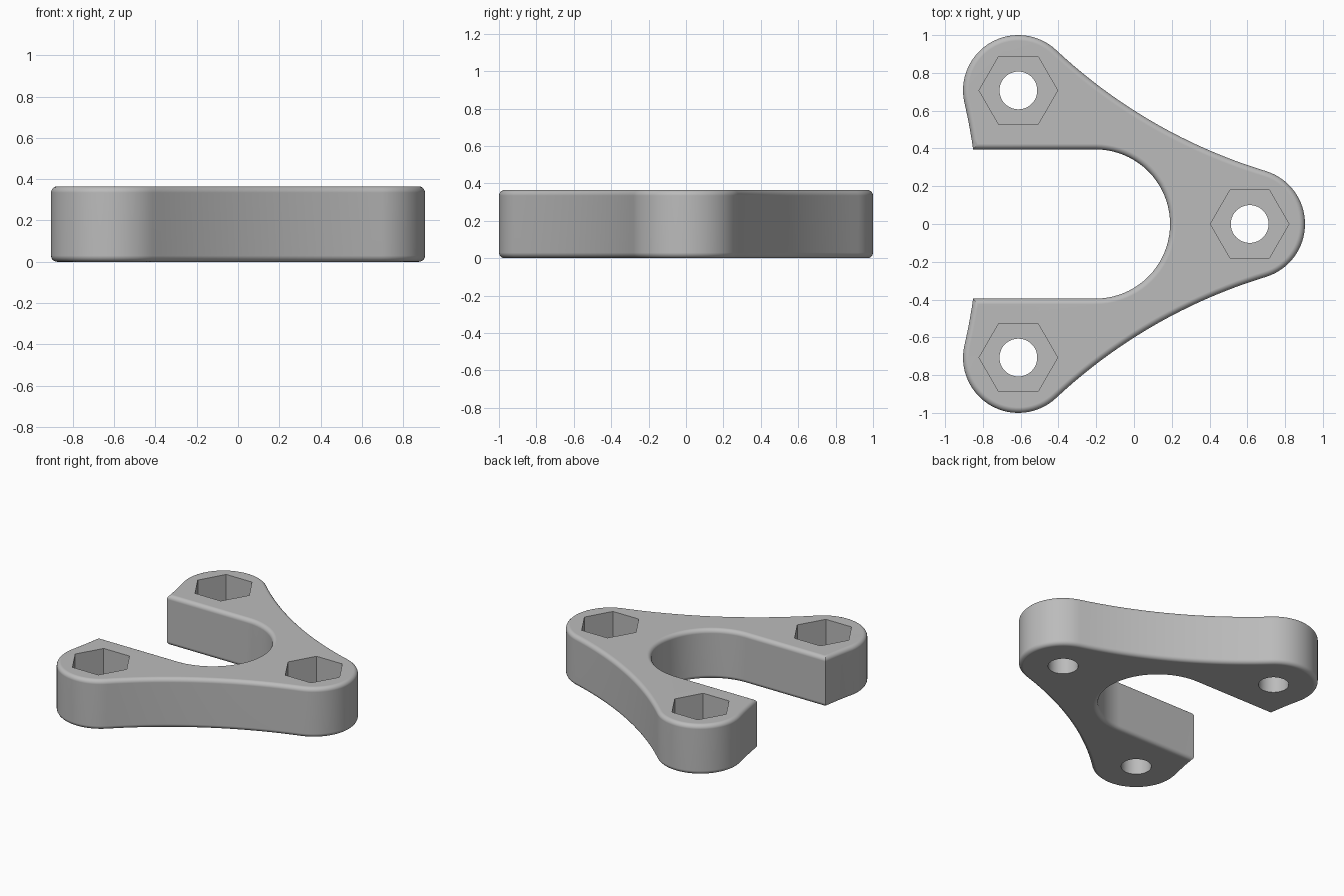
import bpy
import bmesh
from math import radians, degrees, cos, sin, asin, atan2, sqrt
from mathutils import Matrix, Vector

cube = bpy.data.objects.get("Cube")
if cube:
    bpy.data.objects.remove(cube, do_unlink=True)

THICK, RIM = 0.365, 0.03
CX = -0.204              # centre of the three-lobed plate
SPAN = sqrt(2)           # spacing of the bolt holes
REACH = SPAN / sqrt(3)   # plate centre to bolt hole
LOBE = 1 - SPAN / 2      # lobe radius
SIDE = 2 * SPAN          # radius of the hollow sides
SLOT = 0.395             # half width of the slot
POCKET = 0.2             # depth of the nut pockets


def polar(radius, angle, origin=(CX, 0)):
    a = radians(angle)
    return Vector((origin[0] + radius * cos(a), origin[1] + radius * sin(a)))


def arc(origin, radius, start, end, steps):
    return [polar(radius, start + (end - start) * i / steps, origin)
            for i in range(steps + 1)]


# Tangency between lobes and hollow sides
side_dist = REACH / 2 + sqrt((SIDE + LOBE) ** 2 - SPAN ** 2 / 4)
to_side = polar(side_dist, 60) - polar(REACH, 0)
swing = degrees(atan2(to_side.y, to_side.x))
half = swing - 60
tip = degrees(asin(SLOT / SIDE))

# Outline, counter-clockwise from the lower slot tip
left_centre = polar(side_dist, 180)
outline = arc(left_centre, SIDE, -tip, -half, 5)
for turn in (-120, 0, 120):
    outline += arc(polar(REACH, turn), LOBE, turn - swing, turn + swing, 32)
    if turn < 120:
        outline += arc(polar(side_dist, turn + 60), SIDE,
                       turn + 240 + half, turn + 240 - half, 24)
outline += arc(left_centre, SIDE, half, tip, 5)
outline += arc((CX, 0), SLOT, 90, -90, 40)


def prism(name, points, bottom, top, rim=0):
    bm = bmesh.new()
    verts = []
    for p in points:
        if not verts or (verts[-1].co.xy - p).length > 1e-4:
            verts.append(bm.verts.new((p.x, p.y, bottom)))
    base = bm.faces.new(verts)
    lifted = bmesh.ops.extrude_face_region(bm, geom=[base], use_keep_orig=True)
    moved = [g for g in lifted["geom"] if isinstance(g, bmesh.types.BMVert)]
    bmesh.ops.translate(bm, verts=moved, vec=(0, 0, top - bottom))
    bmesh.ops.recalc_face_normals(bm, faces=bm.faces[:])
    if rim:
        edges = [e for e in bm.edges
                 if abs(e.verts[0].co.z - e.verts[1].co.z) < 1e-5]
        bmesh.ops.bevel(bm, geom=edges, offset=rim, segments=5, profile=0.5,
                        affect="EDGES", clamp_overlap=False)
    mesh = bpy.data.meshes.new(name)
    bm.to_mesh(mesh)
    bm.free()
    obj = bpy.data.objects.new(name, mesh)
    bpy.context.collection.objects.link(obj)
    return obj


plate = prism("mounting_plate", outline, 0, THICK, RIM)
bpy.ops.object.select_all(action="DESELECT")
bpy.context.view_layer.objects.active = plate
plate.select_set(True)

# Bolt holes and hexagonal nut pockets
for turn in (0, 120, 240):
    spot = polar(REACH, turn)
    cutters = (
        prism("bolt_hole_cutter", arc(spot, 0.1, 0, 352.5, 47), -0.1, THICK + 0.1),
        prism("nut_pocket_cutter", arc(spot, 0.208, 0, 300, 5),
              THICK - POCKET, THICK + 0.1),
    )
    for cutter in cutters:
        cutter.hide_render = True
        mod = plate.modifiers.new("cut", "BOOLEAN")
        mod.operation = "DIFFERENCE"
        mod.solver = "EXACT"
        mod.object = cutter
        bpy.ops.object.modifier_apply(modifier=mod.name)
        bpy.data.objects.remove(cutter, do_unlink=True)

# Smooth walls and rounded rims, flat top and bottom
bpy.ops.object.shade_smooth_by_angle(angle=radians(30))
weighted = plate.modifiers.new("even_shading", "WEIGHTED_NORMAL")
weighted.keep_sharp = True

grey = bpy.data.materials.new("plain_grey")
grey.use_nodes = True
colour = (0.5, 0.5, 0.5, 1)
grey.diffuse_color = colour
grey.node_tree.nodes["Principled BSDF"].inputs["Base Color"].default_value = colour
plate.data.materials.clear()
plate.data.materials.append(grey)
